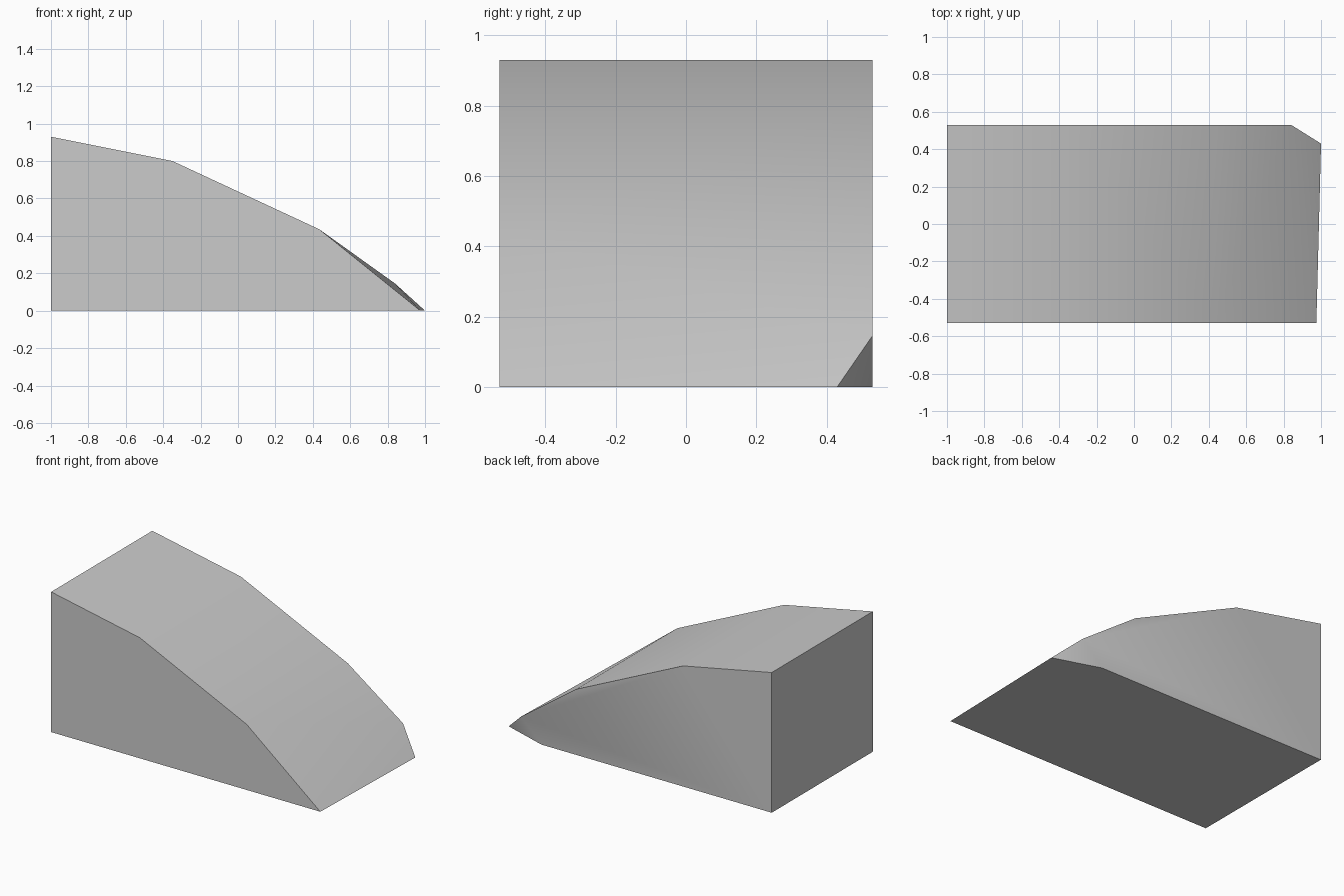
import bpy
import bmesh
import math

cube = bpy.data.objects.get("Cube")
if cube:
    bpy.data.objects.remove(cube, do_unlink=True)

HALF = 0.53  # half of the block's depth

# Plain grey material
grey = bpy.data.materials.new("plain grey")
grey.use_nodes = True
colour = (0.6, 0.6, 0.6, 1)
grey.diffuse_color = colour
grey.node_tree.nodes["Principled BSDF"].inputs["Base Color"].default_value = colour

# Sloping side profile, shared by the front and the back
profile = [(-1, 0), (-1, 0.93), (-0.35, 0.8), (0.435, 0.435)]
points = [(x, y, z) for y in (-HALF, HALF) for x, z in profile]

# Thin toe: plain at the front, with a slanted cut on the back corner
points += [(0.975, -HALF, 0), (1, 0.43, 0), (0.84, HALF, 0.145), (0.69, HALF, 0)]

# Wrap the corners in a convex solid with clean flat faces
bm = bmesh.new()
for p in points:
    bm.verts.new(p)
bmesh.ops.convex_hull(bm, input=bm.verts)
bmesh.ops.dissolve_limit(bm, angle_limit=math.radians(1),
                         verts=bm.verts, edges=bm.edges)
bmesh.ops.recalc_face_normals(bm, faces=bm.faces)

mesh = bpy.data.meshes.new("sloped_wedge")
bm.to_mesh(mesh)
bm.free()
mesh.materials.append(grey)
wedge = bpy.data.objects.new("sloped_wedge", mesh)
bpy.context.collection.objects.link(wedge)

# Soft slope, sharp side edges
bpy.ops.object.select_all(action="DESELECT")
wedge.select_set(True)
bpy.context.view_layer.objects.active = wedge
bpy.ops.object.shade_smooth_by_angle(angle=math.radians(30))
